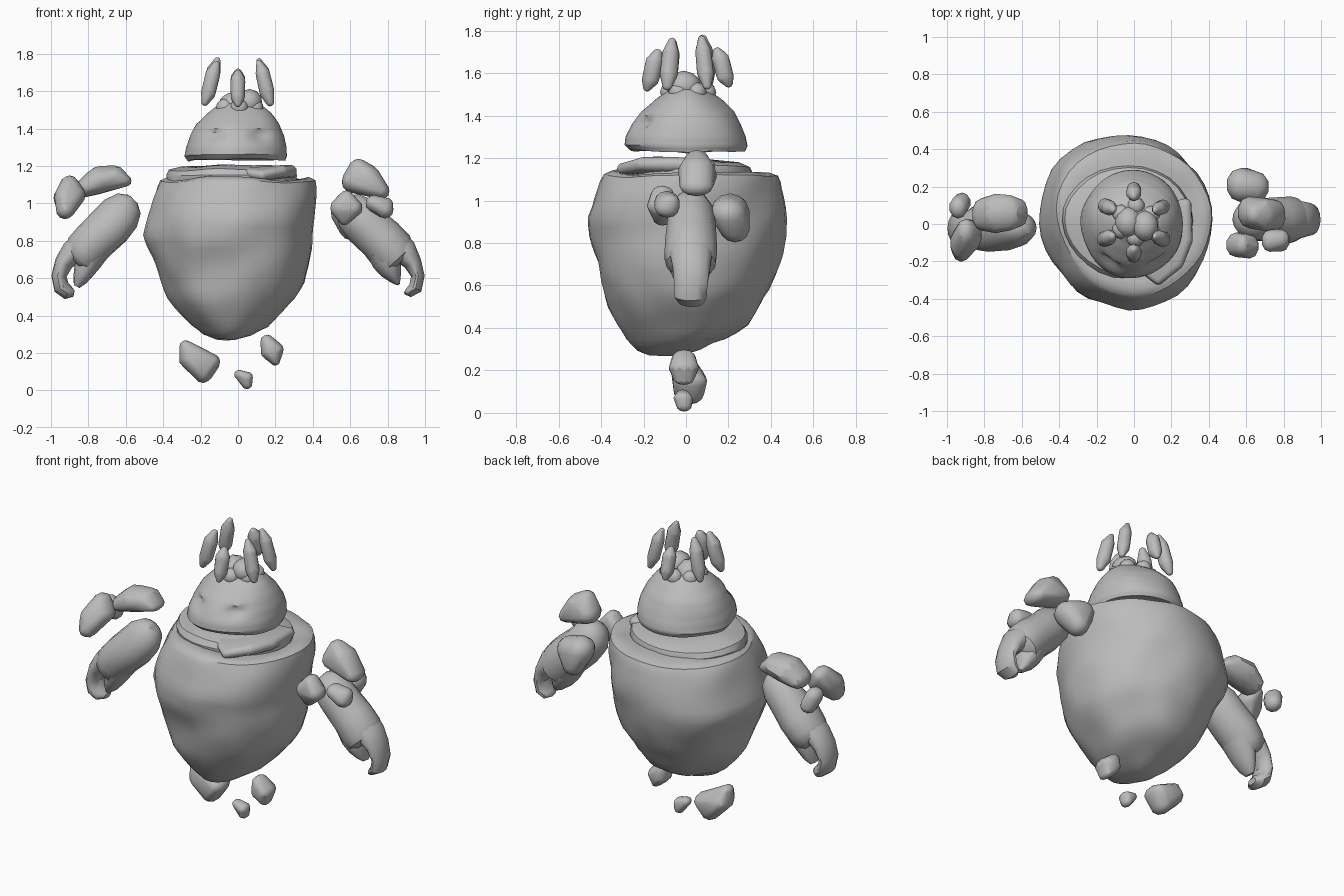
import bpy, bmesh, math
from mathutils import Vector, noise

stone = bpy.data.materials.new("grey_stone")
stone.diffuse_color = (0.5, 0.5, 0.5, 1)


def finish(name, bm, rough=0.0, angle=40):
    """Roughen the surface, then turn the mesh into a stone object."""
    bmesh.ops.recalc_face_normals(bm, faces=bm.faces)
    bm.normal_update()
    for v in bm.verts:
        v.co += v.normal * noise.noise(v.co * 5) * rough
    me = bpy.data.meshes.new(name)
    bm.to_mesh(me)
    bm.free()
    me.materials.append(stone)
    ob = bpy.data.objects.new(name, me)
    bpy.context.collection.objects.link(ob)
    bpy.ops.object.select_all(action='DESELECT')
    ob.select_set(True)
    bpy.context.view_layer.objects.active = ob
    bpy.ops.object.shade_smooth_by_angle(angle=math.radians(angle))
    return ob


def loft(rings, n):
    """Skin elliptical rings, each given as (centre, axis, axis)."""
    bm = bmesh.new()
    loops = []
    for c, u, w in rings:
        loops.append([bm.verts.new(c + u * math.cos(a) + w * math.sin(a))
                      for a in (math.tau * i / n for i in range(n))])
    for a, b in zip(loops, loops[1:]):
        for i in range(n):
            j = (i + 1) % n
            bm.faces.new((a[i], a[j], b[j], b[i]))
    bm.faces.new(loops[0])
    bm.faces.new(loops[-1])
    return bm


def stack(rows, n, steps=1):
    """Horizontal rings from rows of (z, x0, x1, y0, y1)."""
    dense = [[p + (q - p) * k / steps for p, q in zip(a, b)]
             for a, b in zip(rows, rows[1:]) for k in range(steps)] + [rows[-1]]
    return loft([(Vector(((x0 + x1) / 2, (y0 + y1) / 2, z)),
                  Vector(((x1 - x0) / 2, 0, 0)), Vector((0, (y1 - y0) / 2, 0)))
                 for z, x0, x1, y0, y1 in dense], n)


def limb(name, pts, side):
    """Tube through (x, z, radius in plane, radius in y), on one side."""
    rings = []
    for i, (x, z, r, ry) in enumerate(pts):
        a, b = pts[max(i - 1, 0)], pts[min(i + 1, len(pts) - 1)]
        t = Vector((b[0] - a[0], 0, b[1] - a[1])).normalized()
        rings.append((Vector((side * x, side * 0.02, z)),
                      Vector((-t.z * side, 0, t.x)) * r, Vector((0, ry, 0))))
    finish(name, loft(rings, 14), 0.02)


def rock(name, blobs):
    """Stone hull around small ellipsoids (x, y, z, radius, radius in y)."""
    bm = bmesh.new()
    for x, y, z, r, ry in blobs:
        made = bmesh.ops.create_icosphere(bm, subdivisions=2, radius=1)
        for v in made["verts"]:
            v.co = Vector((x + v.co.x * r, y + v.co.y * ry, z + v.co.z * r))
    hull = bmesh.ops.convex_hull(bm, input=bm.verts)
    bmesh.ops.delete(bm, geom=list({g for g in hull["geom_interior"] + hull["geom_unused"]
                                    if isinstance(g, bmesh.types.BMVert)}), context='VERTS')
    finish(name, bm, 0.006, 50)


# Torso boulder with a broad flat rim
torso = stack([
    (0.275, -0.13, -0.02, -0.19, -0.05), (0.295, -0.20, 0.07, -0.235, 0.07),
    (0.345, -0.26, 0.16, -0.285, 0.19), (0.42, -0.315, 0.24, -0.33, 0.285),
    (0.50, -0.37, 0.305, -0.365, 0.345), (0.58, -0.41, 0.355, -0.395, 0.39),
    (0.66, -0.445, 0.38, -0.42, 0.42), (0.75, -0.475, 0.395, -0.44, 0.445),
    (0.83, -0.495, 0.40, -0.455, 0.46), (0.92, -0.475, 0.415, -0.465, 0.46),
    (1.02, -0.445, 0.42, -0.435, 0.455), (1.09, -0.42, 0.415, -0.405, 0.445),
    (1.12, -0.405, 0.41, -0.385, 0.43), (1.135, -0.37, 0.38, -0.345, 0.39),
    (1.13, -0.30, 0.30, -0.27, 0.29)], 40, 2)
# Fuller back left side, flatter front left side
for v in torso.verts:
    out = Vector((v.co.x + 0.03, v.co.y, 0)).normalized()
    back_left = max(0, out.dot(Vector((-0.7, 0.7, 0)))) ** 4
    front_left = max(0, out.dot(Vector((-0.7, -0.7, 0)))) ** 4
    v.co += out * (0.03 * back_left * min(1, max(0, v.co.z - 0.4) * 3) - 0.018 * front_left)
# Shallow chipped facets on the torso: x, y, z of centre, radius, depth
for cx, cy, cz, r, depth in ((-0.15, -0.38, 0.62, 0.16, 0.018), (0.12, -0.36, 0.52, 0.14, 0.015),
                             (0.1, 0.42, 0.6, 0.16, 0.012), (-0.35, 0.25, 0.6, 0.15, 0.012)):
    for v in torso.verts:
        d = (v.co - Vector((cx, cy, cz))).length / r
        if d < 1:
            v.co -= Vector((v.co.x, v.co.y, 0)).normalized() * depth * (1 - d * d)
finish("torso", torso, 0.022, 35)

# Collar slabs around the neck, lower at the back
collar = stack([
    (1.10, -0.375, 0.31, -0.28, 0.31), (1.15, -0.385, 0.32, -0.285, 0.315),
    (1.18, -0.37, 0.31, -0.265, 0.30), (1.195, -0.30, 0.27, -0.21, 0.25),
    (1.20, -0.2, 0.2, -0.15, 0.18)], 28)
for v in collar.verts:
    if v.co.z > 1.12:
        v.co.z -= 0.1 * max(0, v.co.y - 0.05)
finish("collar", collar, 0.014, 35)
rock("collar_slab", [(0.03, -0.22, 1.165, 0.025, 0.03), (0.13, -0.295, 1.15, 0.028, 0.03),
                     (0.235, -0.205, 1.17, 0.035, 0.04), (0.28, -0.08, 1.17, 0.038, 0.04),
                     (0.275, 0.1, 1.165, 0.035, 0.04), (0.08, 0.08, 1.17, 0.03, 0.03)])

# Domed head, its lower rim raised at the front, with two eye hollows
head = stack([
    (1.235, -0.22, 0.21, -0.21, 0.23), (1.222, -0.265, 0.255, -0.26, 0.275),
    (1.25, -0.287, 0.267, -0.283, 0.288), (1.30, -0.28, 0.265, -0.277, 0.282),
    (1.36, -0.258, 0.25, -0.248, 0.262), (1.42, -0.222, 0.22, -0.21, 0.23),
    (1.48, -0.165, 0.175, -0.15, 0.17), (1.515, -0.12, 0.14, -0.10, 0.12),
    (1.55, -0.07, 0.08, -0.06, 0.07)], 48, 3)
for v in head.verts:
    if v.co.z < 1.3:
        v.co.z += (1.3 - v.co.z) * (1.0 * max(0, -v.co.y) + 0.5 * max(0, v.co.y))
    for ex in (-0.125, 0.12):
        d = math.hypot((v.co.x - ex) / 0.065, (v.co.z - 1.365) / 0.035)
        if d < 1 and v.co.y < 0:
            v.co.y += 0.03 * (1 - d * d)
finish("head", head, 0.014)

# Knobs on the head top
rock("top_knob", [(0.06, -0.01, 1.54, 0.072, 0.085)])
rock("middle_knob", [(-0.03, 0.01, 1.52, 0.075, 0.085)])
for i in range(6):
    a = math.tau * i / 6 + 0.5
    rock("ring_knob", [(0.01 + 0.09 * math.cos(a), 0.01 + 0.085 * math.sin(a), 1.51, 0.05, 0.05)])

# Crown of leaning shards: x, y, bottom and top height
for x, y, z0, z1 in ((0, 0.17, 1.53, 1.72), (0.14, 0.085, 1.52, 1.78), (0.14, -0.075, 1.52, 1.77),
                     (0, -0.155, 1.51, 1.71), (-0.145, -0.075, 1.52, 1.76), (-0.14, 0.09, 1.53, 1.78)):
    h = z1 - z0
    rock("crown_shard", [(x * 1.22, y * 1.18, z0 + 0.02, 0.02, 0.022),
                         (x * 1.1, y * 1.08, z0 + h * 0.3, 0.04, 0.042),
                         (x * 0.94, y * 0.96, z0 + h * 0.7, 0.039, 0.04),
                         (x * 0.8, y * 0.87, z1 - 0.017, 0.017, 0.02)])

# Forearms, hooked fingers and thumbs
for side, label in ((-1, "left"), (1, "right")):
    limb(label + "_forearm", [
        (0.565, 1.02, 0.03, 0.03), (0.585, 1.0, 0.08, 0.07), (0.63, 0.95, 0.112, 0.105),
        (0.69, 0.88, 0.12, 0.12), (0.76, 0.805, 0.122, 0.13), (0.82, 0.74, 0.12, 0.128),
        (0.855, 0.70, 0.105, 0.118), (0.875, 0.68, 0.06, 0.08)], side)
    limb(label + "_finger", [
        (0.82, 0.79, 0.07, 0.10), (0.885, 0.74, 0.07, 0.10), (0.935, 0.68, 0.055, 0.095),
        (0.958, 0.61, 0.04, 0.085), (0.943, 0.55, 0.037, 0.078), (0.91, 0.525, 0.03, 0.065),
        (0.885, 0.52, 0.012, 0.03)], side)
    limb(label + "_thumb", [
        (0.77, 0.75, 0.09, 0.115), (0.80, 0.69, 0.08, 0.105), (0.825, 0.635, 0.058, 0.085),
        (0.845, 0.59, 0.035, 0.06), (0.86, 0.56, 0.013, 0.03)], side)

# Shoulder stones, right
rock("right_shoulder_top", [(0.645, 0.05, 1.19, 0.05, 0.06), (0.695, 0.05, 1.145, 0.065, 0.09),
                            (0.615, 0.06, 1.115, 0.06, 0.085), (0.765, 0.05, 1.065, 0.045, 0.08)])
rock("right_shoulder_front", [(0.58, -0.11, 1.03, 0.04, 0.055), (0.545, -0.11, 0.975, 0.053, 0.065),
                              (0.62, -0.12, 0.975, 0.048, 0.065), (0.57, -0.11, 0.915, 0.032, 0.045)])
rock("right_shoulder_outer", [(0.725, -0.09, 1.0, 0.045, 0.06), (0.785, -0.09, 0.965, 0.048, 0.06),
                              (0.79, -0.08, 0.99, 0.04, 0.05)])
rock("right_shoulder_back", [(0.57, 0.21, 0.955, 0.078, 0.09), (0.65, 0.20, 0.94, 0.073, 0.085),
                             (0.605, 0.23, 0.865, 0.062, 0.07)])

# Shoulder stones, left
rock("left_shoulder_top", [(-0.815, 0.05, 1.085, 0.05, 0.085), (-0.74, 0.055, 1.125, 0.075, 0.105),
                           (-0.66, 0.06, 1.142, 0.062, 0.095), (-0.60, 0.06, 1.12, 0.03, 0.07)])
rock("left_shoulder_front", [(-0.90, -0.04, 1.10, 0.048, 0.065), (-0.865, -0.06, 1.045, 0.05, 0.08),
                             (-0.93, -0.10, 1.03, 0.052, 0.08), (-0.925, -0.135, 0.965, 0.05, 0.065)])
rock("left_shoulder_back", [(-0.94, 0.09, 1.03, 0.048, 0.06), (-0.92, 0.115, 0.975, 0.048, 0.055)])

# Floating rubble under the torso
rock("rubble_left", [(-0.28, 0.0, 0.235, 0.033, 0.05), (-0.265, 0.015, 0.17, 0.05, 0.08),
                     (-0.185, 0.015, 0.09, 0.05, 0.07), (-0.14, 0.02, 0.15, 0.045, 0.08)])
rock("rubble_right", [(0.155, -0.01, 0.26, 0.035, 0.055), (0.205, -0.01, 0.215, 0.04, 0.07),
                      (0.16, -0.01, 0.205, 0.04, 0.07), (0.2, -0.01, 0.155, 0.026, 0.05)])
rock("rubble_small", [(0.005, -0.015, 0.085, 0.026, 0.035), (0.05, -0.015, 0.07, 0.03, 0.045),
                      (0.047, -0.01, 0.036, 0.028, 0.037)])
